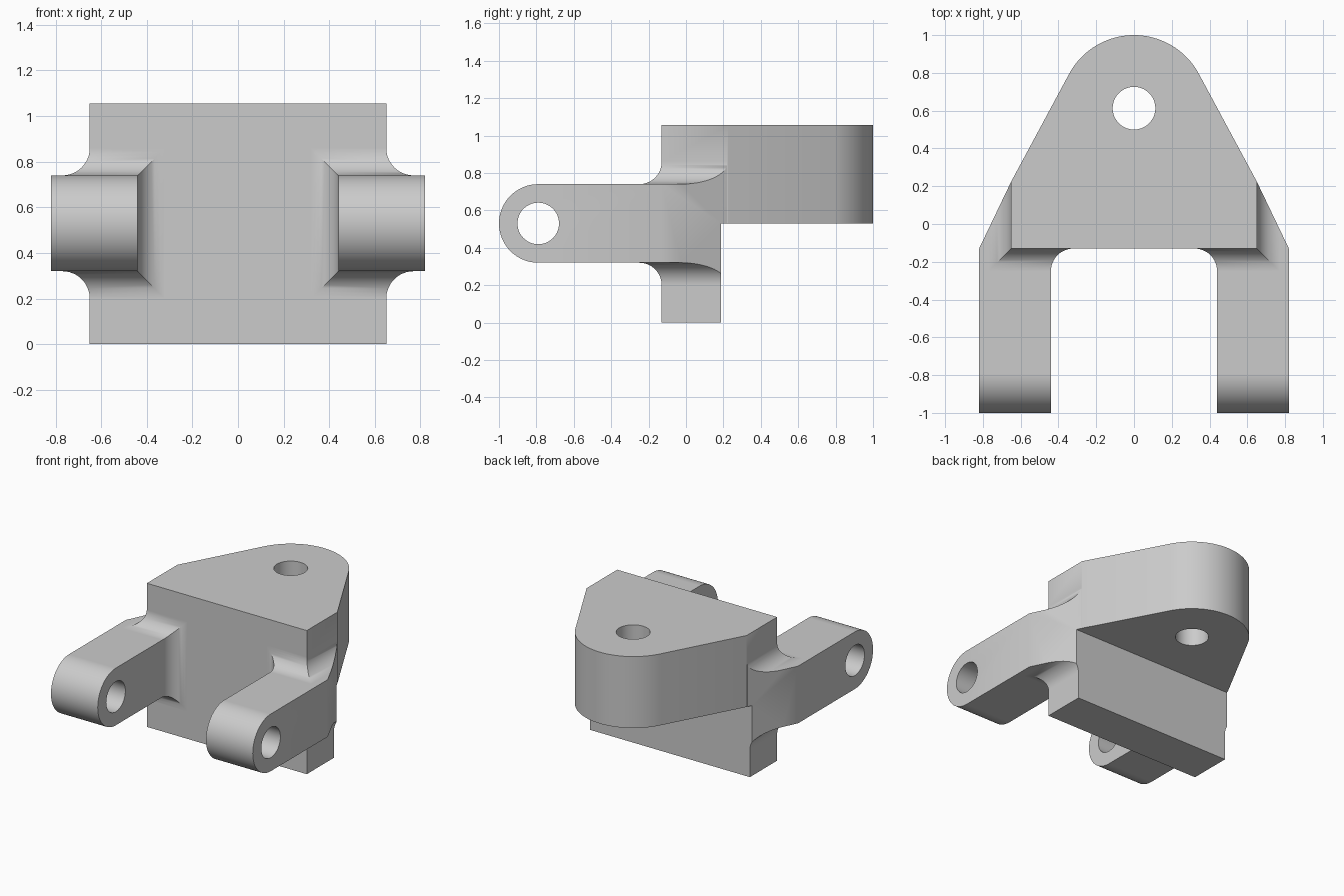
import bpy, bmesh
from math import sin, cos, pi, radians, hypot, acos, atan2
from mathutils import Vector

cube = bpy.data.objects.get("Cube")
if cube:
    bpy.data.objects.remove(cube)

# Main dimensions
HALF_W, FRONT, STEP, SHOULDER = 0.65, -0.13, 0.187, 0.225
TOP, MID = 1.055, 0.53
LUG_Y, LUG_R = 0.61, 0.39
ARM_IN, ARM_OUT, ARM_Y, ARM_R = 0.44, 0.82, -0.79, 0.21
FILLET, STEPS = 0.12, 12

metal = bpy.data.materials.new("plain grey")
grey = (0.6, 0.6, 0.6, 1)
metal.diffuse_color = grey
metal.use_nodes = True
metal.node_tree.nodes["Principled BSDF"].inputs["Base Color"].default_value = grey


def make_object(name, bm):
    bmesh.ops.recalc_face_normals(bm, faces=bm.faces)
    mesh = bpy.data.meshes.new(name)
    bm.to_mesh(mesh)
    bm.free()
    mesh.materials.append(metal)
    obj = bpy.data.objects.new(name, mesh)
    bpy.context.collection.objects.link(obj)
    return obj


def combine(target, tool, operation):
    """Apply a boolean and discard the tool object."""
    tool.hide_render = True
    mod = target.modifiers.new(operation.lower(), "BOOLEAN")
    mod.operation, mod.object, mod.solver = operation, tool, "EXACT"
    bpy.context.view_layer.objects.active = target
    bpy.ops.object.modifier_apply(modifier=mod.name)
    bpy.data.objects.remove(tool)


def prism(name, outline, height):
    bm = bmesh.new()
    face = bm.faces.new([bm.verts.new((x, y, 0)) for x, y in outline])
    moved = bmesh.ops.extrude_face_region(bm, geom=[face])["geom"]
    bmesh.ops.translate(bm, vec=(0, 0, height),
                        verts=[g for g in moved if isinstance(g, bmesh.types.BMVert)])
    return make_object(name, bm)


def drill(name, radius, location, rotation=(0, 0, 0)):
    bpy.ops.mesh.primitive_cylinder_add(vertices=64, radius=radius, depth=3,
                                        location=location, rotation=rotation)
    tool = bpy.context.object
    tool.name = name
    tool.data.materials.append(metal)
    return tool


def arm(name, side):
    """Round-ended arm flaring into the body through mitred concave fillets."""
    bm = bmesh.new()
    back = SHOULDER - 0.005

    def ring(x0, x1, y, h):
        pts = [(x1, back, h), (x1, y, h), (x0, y, h),
               (x0, y, -h), (x1, y, -h), (x1, back, -h)]
        return [bm.verts.new((px, py, MID + pz)) for px, py, pz in pts]

    rings = [ring(ARM_IN, ARM_OUT, ARM_Y, ARM_R)]
    for i in range(STEPS + 1):
        t = pi / 2 * i / STEPS
        d, e = FILLET * (1 - sin(t)), FILLET * (1 - cos(t))
        rings.append(ring(ARM_IN - e, HALF_W + d, FRONT - d, ARM_R + e))
    # Last ring is buried in the body
    rings.append(ring(ARM_IN - FILLET, HALF_W - 0.02, FRONT + 0.02, ARM_R + FILLET))
    for a, b in zip(rings, rings[1:]):
        for k in range(5):
            bm.faces.new((a[k], a[k + 1], b[k + 1], b[k]))
    first, last = rings[0], rings[-1]
    for r in (first, last):
        bm.faces.new((r[0], r[1], r[4], r[5]))
    bm.faces.new(last[1:5])
    bm.faces.new([r[0] for r in rings] + [r[5] for r in reversed(rings)])

    # Half-round tip
    inner, outer = [first[2]], [first[1]]
    for i in range(1, 32):
        t = pi * i / 32
        y, z = ARM_Y - ARM_R * sin(t), MID + ARM_R * cos(t)
        inner.append(bm.verts.new((ARM_IN, y, z)))
        outer.append(bm.verts.new((ARM_OUT, y, z)))
    inner.append(first[3])
    outer.append(first[4])
    for i in range(32):
        bm.faces.new((inner[i], inner[i + 1], outer[i + 1], outer[i]))
    bm.faces.new(inner)
    bm.faces.new(outer)
    bmesh.ops.recalc_face_normals(bm, faces=bm.faces)

    # Slanted outer flank behind the front face
    normal = Vector((SHOULDER - FRONT, ARM_OUT - HALF_W, 0)).normalized()
    bmesh.ops.bisect_plane(bm, geom=bm.verts[:] + bm.edges[:] + bm.faces[:],
                           plane_co=(HALF_W, SHOULDER, 0), plane_no=normal,
                           clear_outer=True)
    bmesh.ops.holes_fill(bm, edges=[e for e in bm.edges if e.is_boundary])
    for v in bm.verts:
        v.co.x *= side
    return make_object(name, bm)


# Body: tapered plate whose rounded rear end is tangent to the flanks
dx, dy = HALF_W, SHOULDER - LUG_Y
start = atan2(dy, dx) + acos(LUG_R / hypot(dx, dy))
outline = [(-HALF_W, FRONT), (HALF_W, FRONT), (HALF_W, SHOULDER)]
for i in range(41):
    a = start + (pi - 2 * start) * i / 40
    outline.append((LUG_R * cos(a), LUG_Y + LUG_R * sin(a)))
outline.append((-HALF_W, SHOULDER))
body = prism("hinge_bracket", outline, TOP)

# Arms
for name, side in (("left_arm", 1), ("right_arm", -1)):
    combine(body, arm(name, side), "UNION")

# Step under the rear lug
bpy.ops.mesh.primitive_cube_add(size=2, location=(0, STEP + 1, MID - 1))
notch = bpy.context.object
notch.name = "step_cutter"
notch.data.materials.append(metal)
combine(body, notch, "DIFFERENCE")

# Pin holes
combine(body, drill("lug_hole_cutter", 0.113, (0, 0.613, MID)), "DIFFERENCE")
combine(body, drill("arm_hole_cutter", 0.111, (0, ARM_Y, MID), (0, pi / 2, 0)), "DIFFERENCE")

# Smooth shading with crisp edges
bpy.ops.object.select_all(action="DESELECT")
body.select_set(True)
bpy.context.view_layer.objects.active = body
bpy.ops.object.shade_smooth_by_angle(angle=radians(30))
weighted = body.modifiers.new("weighted normals", "WEIGHTED_NORMAL")
weighted.keep_sharp = True
